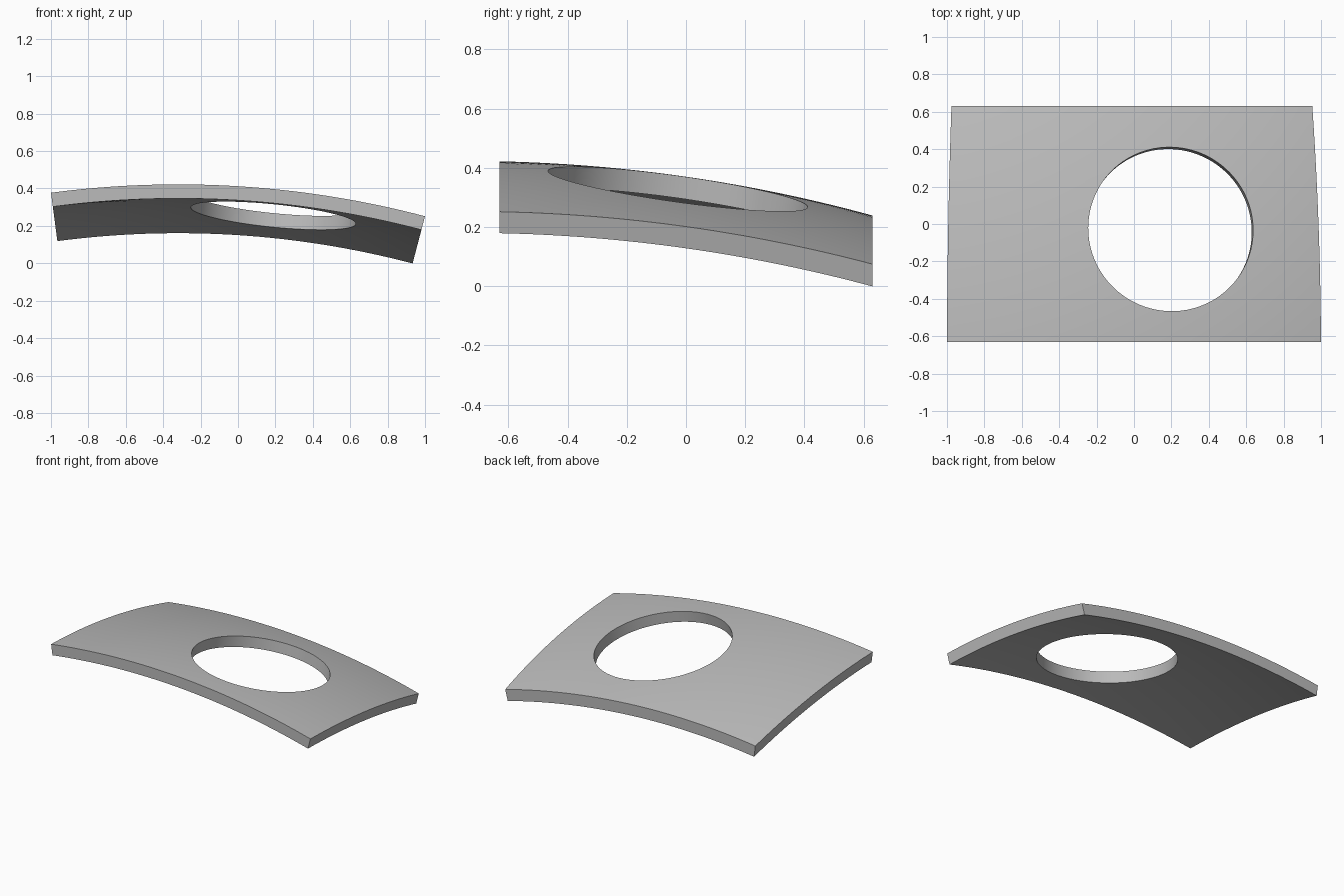
import bpy, bmesh
from math import sin, cos, atan2, asin, sqrt, radians
from mathutils import Vector

cube = bpy.data.objects.get("Cube")
if cube:
    bpy.data.objects.remove(cube, do_unlink=True)

# Spherical shell: centre, radius, thickness and outline
CENTRE = Vector((-0.32, -0.742, -4.777))
R, THICK = 5.2, 0.075
HALF_DEPTH = 0.63
U_LEFT, U_RIGHT = asin(-0.68 / R), asin(1.32 / R)
HOLE_XY, HOLE_R = (0.198, -0.025), 0.443
EDGE_STEPS, RINGS = 32, 12


def on_shell(u, y, radius):
    """Point of the sphere at swing angle u about the y axis and depth y."""
    d = y - CENTRE.y
    r = sqrt(radius * radius - d * d)
    return CENTRE + Vector((r * sin(u), d, r * cos(u)))


def to_uy(p):
    q = p - CENTRE
    return atan2(q.x, q.z), p.y


# Hole axis, square to the shell
ax, ay = HOLE_XY[0] - CENTRE.x, HOLE_XY[1] - CENTRE.y
axis = Vector((ax, ay, sqrt(R * R - ax * ax - ay * ay))).normalized()
e1 = Vector((0, 1, 0)).cross(axis).normalized()
e2 = axis.cross(e1)
hole_u, hole_y = atan2(axis.x, axis.z), HOLE_XY[1]

# Outline, counter-clockwise from above
corners = [(U_LEFT, -HALF_DEPTH), (U_RIGHT, -HALF_DEPTH),
           (U_RIGHT, HALF_DEPTH), (U_LEFT, HALF_DEPTH)]
border = []
for i, a in enumerate(corners):
    b = corners[(i + 1) % 4]
    for k in range(EDGE_STEPS):
        t = k / EDGE_STEPS
        border.append((a[0] + (b[0] - a[0]) * t, a[1] + (b[1] - a[1]) * t))

bm = bmesh.new()


def surface(radius):
    """Rings of vertices from the outline in to the hole rim."""
    height = sqrt(radius * radius - HOLE_R * HOLE_R)
    rings = [[] for _ in range(RINGS + 1)]
    for u, y in border:
        t = atan2(y - hole_y, (u - hole_u) * R)
        rim = CENTRE + axis * height + (e1 * cos(t) + e2 * sin(t)) * HOLE_R
        ru, ry = to_uy(rim)
        for k, ring in enumerate(rings):
            f = k / RINGS
            ring.append(bm.verts.new(
                on_shell(u + (ru - u) * f, y + (ry - y) * f, radius)))
    for a, b in zip(rings, rings[1:]):
        bridge(a, b)
    return rings[0], rings[-1]


def bridge(a, b):
    n = len(a)
    for i in range(n):
        j = (i + 1) % n
        bm.faces.new((a[i], a[j], b[j], b[i]))


# Outer and inner skins, joined by the side walls and the hole wall
outer_edge, outer_rim = surface(R)
inner_edge, inner_rim = surface(R - THICK)
bridge(inner_edge, outer_edge)
bridge(outer_rim, inner_rim)
bmesh.ops.recalc_face_normals(bm, faces=bm.faces)

mesh = bpy.data.meshes.new("curved_panel")
bm.to_mesh(mesh)
bm.free()
panel = bpy.data.objects.new("curved_panel", mesh)
bpy.context.collection.objects.link(panel)

# Plain grey finish
grey = bpy.data.materials.new("plain_grey")
grey.use_nodes = True
colour = (0.5, 0.5, 0.5, 1)
grey.diffuse_color = colour
grey.node_tree.nodes["Principled BSDF"].inputs["Base Color"].default_value = colour
mesh.materials.append(grey)

bpy.ops.object.select_all(action='DESELECT')
panel.select_set(True)
bpy.context.view_layer.objects.active = panel
bpy.ops.object.shade_smooth_by_angle(angle=radians(30))
